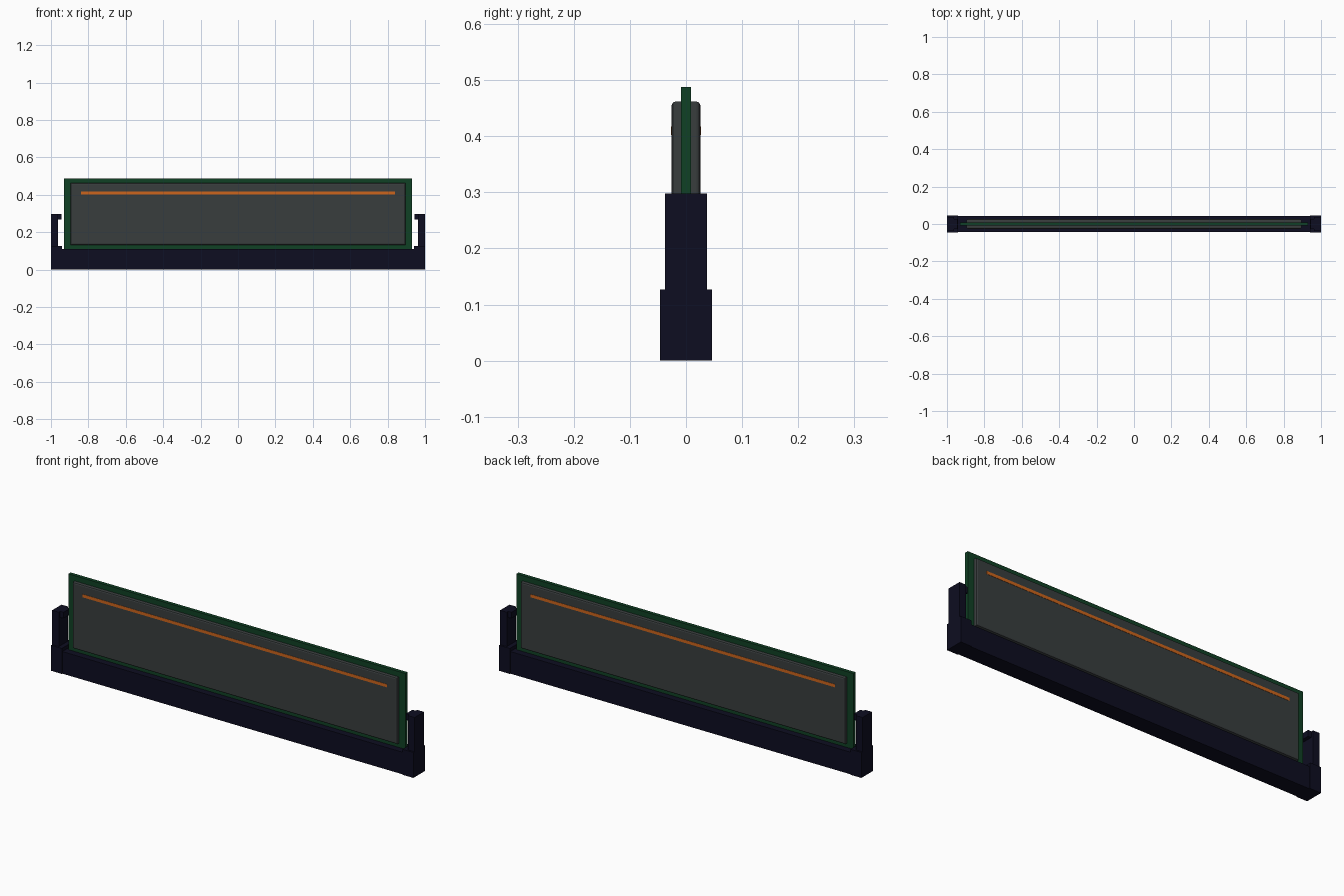
import bpy
import bmesh

cube = bpy.data.objects.get("Cube")
if cube:
    bpy.data.objects.remove(cube, do_unlink=True)


def material(name, rgb):
    m = bpy.data.materials.new(name)
    m.use_nodes = True
    m.diffuse_color = (*rgb, 1)
    m.node_tree.nodes["Principled BSDF"].inputs["Base Color"].default_value = (*rgb, 1)
    return m


NAVY = material("navy plastic", (0.004, 0.004, 0.015))
GREEN = material("board green", (0.005, 0.052, 0.018))
GREY = material("spreader grey", (0.040, 0.047, 0.048))
ORANGE = material("orange stripe", (0.61, 0.13, 0.012))


def box(name, x, y, z, mat, outer_bevel=None):
    """Box from (min, max) ranges; outer_bevel chamfers the rim facing away from y = 0."""
    bm = bmesh.new()
    bmesh.ops.create_cube(bm, size=1)
    for v in bm.verts:
        for i, (lo, hi) in enumerate((x, y, z)):
            v.co[i] = lo if v.co[i] < 0 else hi
    if outer_bevel:
        outer = max(y, key=abs)
        rim = [e for e in bm.edges if all(abs(v.co.y - outer) < 1e-5 for v in e.verts)]
        bmesh.ops.bevel(bm, geom=rim, offset=outer_bevel, segments=2,
                        profile=0.5, affect='EDGES')
    bmesh.ops.recalc_face_normals(bm, faces=bm.faces)
    mesh = bpy.data.meshes.new(name)
    bm.to_mesh(mesh)
    bm.free()
    mesh.materials.append(mat)
    obj = bpy.data.objects.new(name, mesh)
    bpy.context.collection.objects.link(obj)
    return obj


def span(sign, near, far):
    return tuple(sorted((sign * near, sign * far)))


# Socket rail and circuit board
box("socket_rail", (-0.95, 0.95), (-0.042, 0.042), (0, 0.11), NAVY)
box("circuit_board", (-0.93, 0.93), (-0.009, 0.009), (0.04, 0.488), GREEN)

# End blocks with latch posts and inward hooks
for side, s in (("left", 1), ("right", -1)):
    box(side + "_end_block", span(s, 0.94, 1), (-0.046, 0.046), (0, 0.127), NAVY)
    box(side + "_latch_post", span(s, 0.963, 1), (-0.037, 0.037), (0.12, 0.298), NAVY)
    box(side + "_latch_hook", span(s, 0.945, 0.97), (-0.026, 0.026), (0.268, 0.298), NAVY)

# Heat spreaders with a raised stripe, on both faces
for side, s in (("front", -1), ("back", 1)):
    box(side + "_heat_spreader", (-0.895, 0.895), span(s, 0.009, 0.0255),
        (0.131, 0.462), GREY, 0.007)
    box(side + "_stripe", (-0.84, 0.84), span(s, 0.025, 0.0268), (0.402, 0.417), ORANGE)
